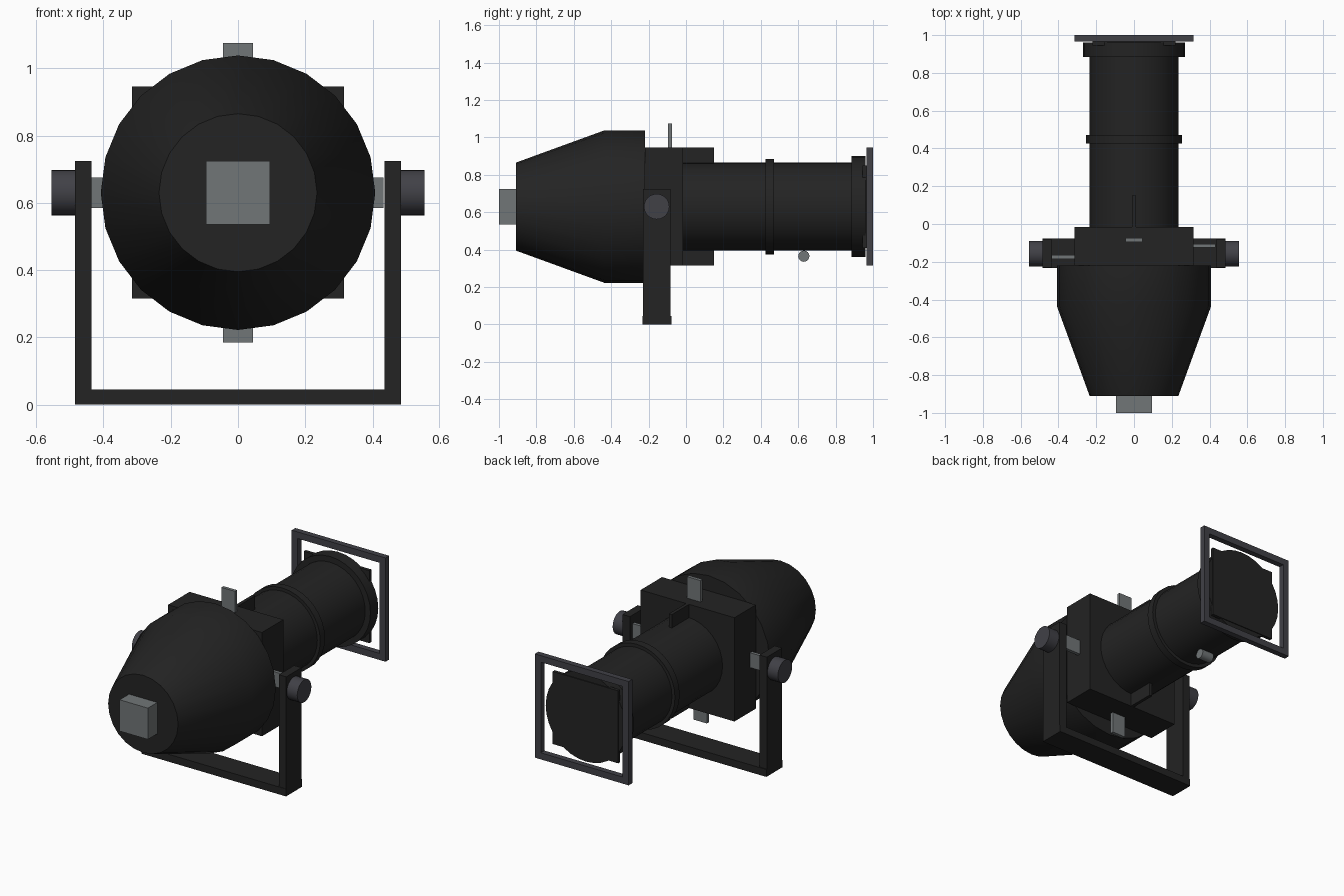
import bpy, bmesh, math
from mathutils import Matrix, Vector

old = bpy.data.objects.get("Cube")
if old:
    bpy.data.objects.remove(old, do_unlink=True)

AXIS_Z = 0.63


def material(name, rgb, rough=0.6):
    m = bpy.data.materials.new(name)
    m.use_nodes = True
    m.diffuse_color = (*rgb, 1)
    node = m.node_tree.nodes["Principled BSDF"]
    node.inputs["Base Color"].default_value = (*rgb, 1)
    node.inputs["Roughness"].default_value = rough
    return m


BLACK = material("matte_black", (0.017, 0.017, 0.017))
GREY = material("dark_grey", (0.052, 0.052, 0.062))
SILVER = material("steel_grey", (0.165, 0.18, 0.185))


def finish(name, bm, mat, smooth=False):
    bmesh.ops.recalc_face_normals(bm, faces=bm.faces)
    me = bpy.data.meshes.new(name)
    bm.to_mesh(me)
    bm.free()
    me.materials.append(mat)
    ob = bpy.data.objects.new(name, me)
    bpy.context.collection.objects.link(ob)
    if smooth:
        bpy.ops.object.select_all(action='DESELECT')
        ob.select_set(True)
        bpy.context.view_layer.objects.active = ob
        bpy.ops.object.shade_smooth_by_angle(angle=math.radians(30))
    return ob


def add_box(bm, lo, hi):
    lo, hi = Vector(lo), Vector(hi)
    mat = Matrix.Translation((lo + hi) / 2) @ Matrix.Diagonal((*(hi - lo), 1))
    bmesh.ops.create_cube(bm, size=1, matrix=mat)


def box(name, lo, hi, mat):
    bm = bmesh.new()
    add_box(bm, lo, hi)
    return finish(name, bm, mat)


def lathe(name, profile, mat, sides):
    """Closed solid turned about the lamp axis; profile holds (y, radius)."""
    bm = bmesh.new()
    rings = []
    for y, r in profile:
        angles = [math.tau * i / sides for i in range(sides)]
        rings.append([bm.verts.new((r * math.sin(a), y, AXIS_Z + r * math.cos(a)))
                      for a in angles])
    for a, b in zip(rings, rings[1:]):
        for i in range(sides):
            j = (i + 1) % sides
            bm.faces.new((a[i], a[j], b[j], b[i]))
    bm.faces.new(rings[0])
    bm.faces.new(rings[-1])
    return finish(name, bm, mat, True)


def cross_rod(name, center, radius, length, mat, sides=24):
    bm = bmesh.new()
    bmesh.ops.create_cone(bm, cap_ends=True, segments=sides, radius1=radius,
                          radius2=radius, depth=length,
                          matrix=Matrix.Translation(center) @ Matrix.Rotation(math.pi / 2, 4, 'Y'))
    return finish(name, bm, mat, True)


# Lamp housing and its cable block
lathe("lamp_housing", [(-0.91, 0.235), (-0.435, 0.408), (-0.22, 0.408)], BLACK, 24)
box("cable_block", (-0.095, -1, 0.535), (0.095, -0.905, 0.725), SILVER)

# Square gate with a thin fin above and below the barrel
box("gate_body", (-0.315, -0.22, 0.315), (0.315, -0.015, 0.945), BLACK)
for name, z0, z1 in (("upper_fin", 0.8, 0.945), ("lower_fin", 0.315, 0.46)):
    box(name, (-0.01, -0.02, z0), (0.01, 0.15, z1), BLACK)

# Lens barrel with collars
lathe("lens_barrel", [(-0.03, 0.235), (0.96, 0.235)], BLACK, 32)
lathe("middle_collar", [(0.425, 0.255), (0.47, 0.255)], BLACK, 32)
lathe("end_collar", [(0.885, 0.27), (0.96, 0.27)], BLACK, 32)
box("end_plate", (-0.22, 0.945, AXIS_Z - 0.22), (0.22, 0.965, AXIS_Z + 0.22), BLACK)
cross_rod("focus_knob", (0, 0.63, 0.365), 0.03, 0.08, SILVER, 16)

# Open square filter frame
bm = bmesh.new()
outer, inner = 0.315, 0.275
for s in (-1, 1):
    a, b = sorted((s * inner, s * outer))
    add_box(bm, (a, 0.965, AXIS_Z - outer), (b, 1, AXIS_Z + outer))
    add_box(bm, (-inner, 0.965, AXIS_Z + a), (inner, 1, AXIS_Z + b))
finish("filter_frame", bm, GREY)

# Shutter handles, each on its own layer
half = 0.045
box("top_shutter", (-half, -0.095, 0.9), (half, -0.075, 1.075), SILVER)
box("bottom_shutter", (-half, -0.155, 0.185), (half, -0.135, 0.35), SILVER)
box("left_shutter", (0.3, -0.125, AXIS_Z - half), (0.432, -0.105, AXIS_Z + half), SILVER)
box("right_shutter", (-0.437, -0.185, AXIS_Z - half), (-0.3, -0.165, AXIS_Z + half), SILVER)

# Yoke with clamp knobs
box("yoke_base", (-0.485, -0.232, 0), (0.485, -0.078, 0.045), BLACK)
for name, s in (("left", 1), ("right", -1)):
    a, b = sorted((s * 0.435, s * 0.485))
    box(name + "_yoke_arm", (a, -0.23, 0.04), (b, -0.083, 0.725), BLACK)
    cross_rod(name + "_clamp_knob", (s * 0.519, -0.157, AXIS_Z), 0.068, 0.072, GREY)
